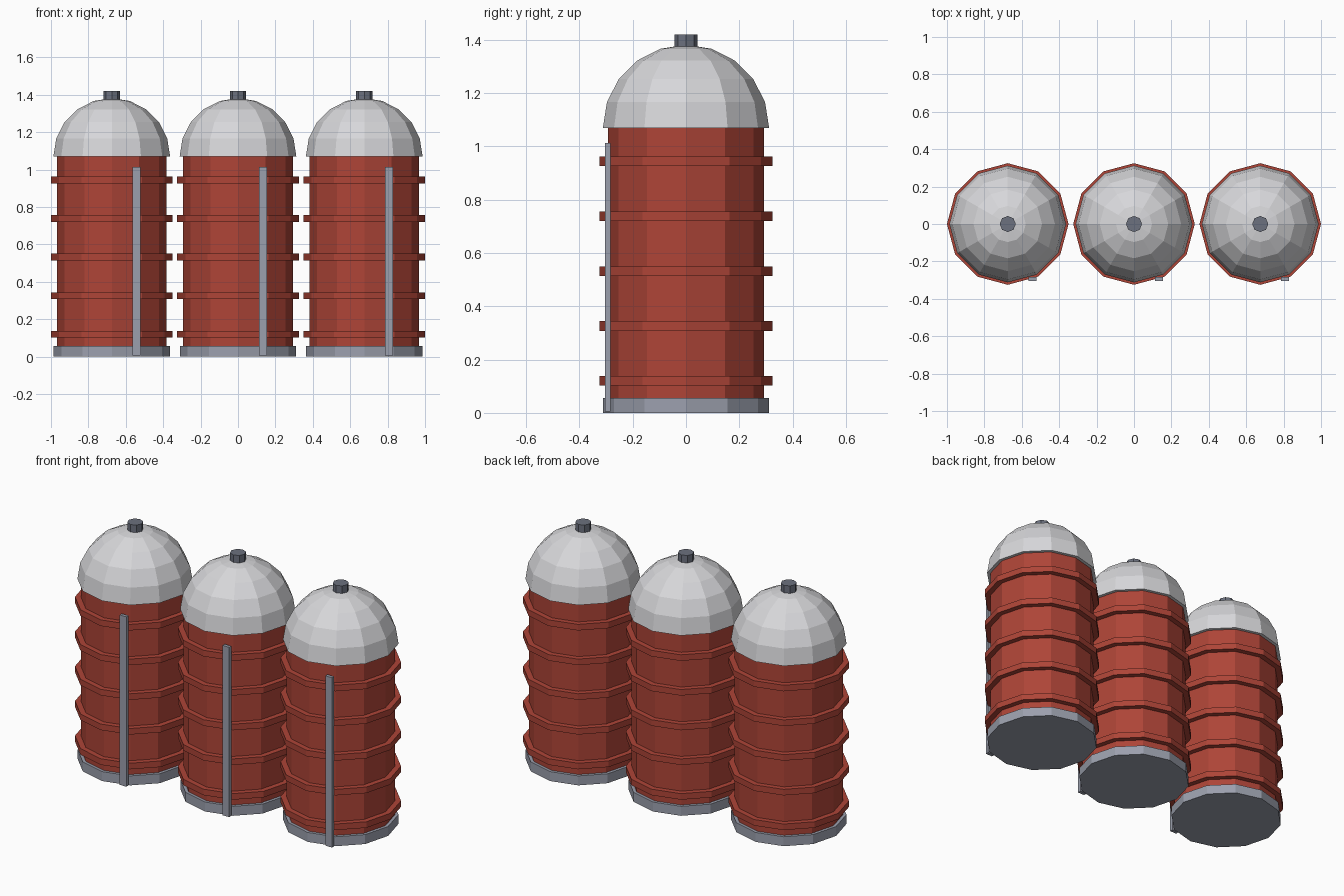
import bpy, bmesh, math

if "Cube" in bpy.data.objects:
    bpy.data.objects.remove(bpy.data.objects["Cube"])

SIDES = 12


def material(name, rgb):
    m = bpy.data.materials.new(name)
    m.diffuse_color = (*rgb, 1)
    m.use_nodes = True
    m.node_tree.nodes["Principled BSDF"].inputs["Base Color"].default_value = m.diffuse_color
    return m


RED = material("barn red", (0.42, 0.058, 0.038))
WHITE = material("dome pale grey", (0.68, 0.68, 0.70))
GREY = material("metal grey", (0.33, 0.35, 0.42))
DARK = material("dark metal", (0.15, 0.165, 0.21))


def finish(bm, name, mat):
    bmesh.ops.recalc_face_normals(bm, faces=bm.faces)
    me = bpy.data.meshes.new(name)
    bm.to_mesh(me)
    bm.free()
    me.materials.append(mat)
    ob = bpy.data.objects.new(name, me)
    bpy.context.collection.objects.link(ob)
    return ob


def lathe(name, cx, profile, mat, sides=SIDES):
    """Closed faceted solid from (radius, z) points, capped at both ends."""
    bm = bmesh.new()
    rings = []
    for r, z in profile:
        if r < 1e-5:
            rings.append([bm.verts.new((cx, 0, z))])
        else:
            rings.append([bm.verts.new((cx + r * math.cos(a), r * math.sin(a), z))
                          for a in (math.tau * i / sides for i in range(sides))])
    for lo, hi in zip(rings, rings[1:]):
        for i in range(sides):
            j = (i + 1) % sides
            if len(hi) == 1:
                bm.faces.new((lo[i], lo[j], hi[0]))
            else:
                bm.faces.new((lo[i], lo[j], hi[j], hi[i]))
    for end in (rings[0], rings[-1]):
        if len(end) > 1:
            bm.faces.new(end)
    return finish(bm, name, mat)


def box(name, lo, hi, mat):
    bm = bmesh.new()
    bmesh.ops.create_cube(bm, size=1)
    for v in bm.verts:
        v.co = [(a + b) / 2 + c * (b - a) for a, b, c in zip(lo, hi, v.co)]
    return finish(bm, name, mat)


DOME_R, DOME_Z, STEPS = 0.312, 1.07, 5
dome = [(DOME_R * math.cos(math.pi / 2 * k / STEPS),
         DOME_Z + DOME_R * math.sin(math.pi / 2 * k / STEPS)) for k in range(STEPS + 1)]

for side, cx in (("left", -0.675), ("middle", 0.0), ("right", 0.675)):
    # Footing, wall and hemispherical roof
    lathe(f"{side}_base", cx, [(0.311, 0), (0.311, 0.056)], GREY)
    lathe(f"{side}_wall", cx, [(0.293, 0.01), (0.293, 1.075)], RED)
    lathe(f"{side}_dome", cx, dome, WHITE)
    # Roof vent
    lathe(f"{side}_vent", cx, [(0.043, 1.36), (0.043, 1.42)], DARK, 8)
    # Hoops around the wall
    for n in range(5):
        z = 0.12 + n * 0.206
        lathe(f"{side}_hoop_{n + 1}", cx, [(0.325, z - 0.018), (0.325, z + 0.018)], RED)
    # Ladder strip on the front
    box(f"{side}_ladder", (cx + 0.111, -0.304, 0.005), (cx + 0.155, -0.284, 1.013), GREY)
